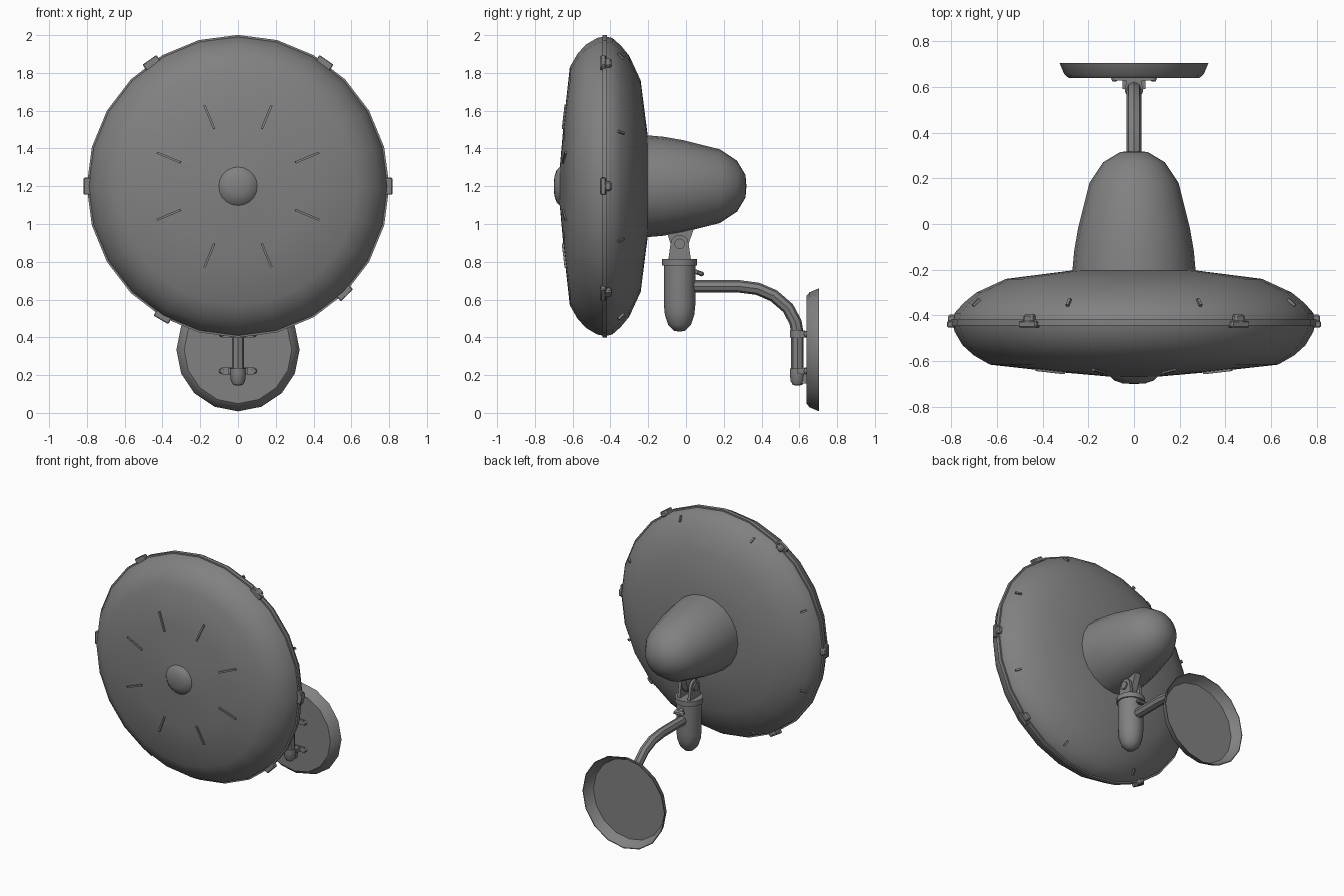
import bpy, bmesh, math
from mathutils import Matrix, Vector

if "Cube" in bpy.data.objects:
    bpy.data.objects.remove(bpy.data.objects["Cube"])

grey = bpy.data.materials.new("metal grey")
grey.diffuse_color = (0.22, 0.22, 0.22, 1)
grey.use_nodes = True
grey.node_tree.nodes["Principled BSDF"].inputs["Base Color"].default_value = grey.diffuse_color
HUB = Vector((0, 0, 1.2))


def finish(name, bm, angle=40):
    bmesh.ops.recalc_face_normals(bm, faces=bm.faces)
    mesh = bpy.data.meshes.new(name)
    bm.to_mesh(mesh)
    bm.free()
    mesh.materials.append(grey)
    ob = bpy.data.objects.new(name, mesh)
    bpy.context.collection.objects.link(ob)
    bpy.context.view_layer.objects.active = ob
    ob.select_set(True)
    bpy.ops.object.shade_smooth_by_angle(angle=math.radians(angle))
    ob.select_set(False)
    return ob


def lathe(name, profile, centre, axis="Y", sides=24, angle=40, closed=False):
    """Revolve (radius, position along axis) points."""
    bm = bmesh.new()
    vs = []
    for r, t in profile:
        vs.append(bm.verts.new((r, t, 0) if axis == "Y" else (r, 0, t)))
    edges = [bm.edges.new(p) for p in zip(vs, vs[1:])]
    if closed:
        edges.append(bm.edges.new((vs[-1], vs[0])))
    bmesh.ops.spin(bm, geom=vs + edges, cent=(0, 0, 0), steps=sides, angle=math.tau,
                   axis=(0, 1, 0) if axis == "Y" else (0, 0, 1))
    bmesh.ops.remove_doubles(bm, verts=bm.verts, dist=0.0002)
    bmesh.ops.translate(bm, verts=bm.verts, vec=centre)
    return finish(name, bm, angle)


def box(name, size, matrix, bevel=0):
    bm = bmesh.new()
    bmesh.ops.create_cube(bm, size=1, matrix=Matrix.Diagonal((*size, 1)))
    if bevel:
        bmesh.ops.bevel(bm, geom=bm.edges[:], offset=bevel, segments=1, affect="EDGES")
    bmesh.ops.transform(bm, matrix=matrix, verts=bm.verts)
    return finish(name, bm)


def plate(name, outline, x, thick):
    """Extrude a (y, z) outline sideways."""
    bm = bmesh.new()
    f = bm.faces.new([bm.verts.new((x - thick / 2, y, z)) for y, z in outline])
    ext = bmesh.ops.extrude_face_region(bm, geom=[f])["geom"]
    bmesh.ops.translate(bm, vec=(thick, 0, 0),
                        verts=[v for v in ext if isinstance(v, bmesh.types.BMVert)])
    return finish(name, bm)


def around(deg, r, y, tilt=0):
    """Frame on the drum: local x points outward, y along the axle."""
    return (Matrix.Translation(HUB) @ Matrix.Rotation(-math.radians(deg), 4, "Y")
            @ Matrix.Translation((r, y, 0)) @ Matrix.Rotation(tilt, 4, "Z"))


# Round drum: front and back shells with a rim band
lathe("front_shell", [(0, -0.672), (0.1, -0.668), (0.36, -0.645), (0.63, -0.615),
                      (0.70, -0.575), (0.75, -0.53), (0.785, -0.47), (0.793, -0.432)], HUB)
lathe("back_shell", [(0.793, -0.428), (0.785, -0.39), (0.745, -0.345), (0.69, -0.30),
                     (0.56, -0.24), (0.27, -0.203), (0, -0.203)], HUB)
lathe("rim_band", [(0.77, -0.443), (0.801, -0.443), (0.801, -0.417), (0.77, -0.417)],
      HUB, closed=True)
lathe("hub_cap", [(0, -0.70), (0.05, -0.697), (0.085, -0.685), (0.105, -0.665)], HUB, sides=20)
lathe("motor_housing", [(0.27, -0.21), (0.262, -0.12), (0.245, -0.02), (0.195, 0.18),
                        (0.135, 0.27), (0.06, 0.315), (0, 0.32)], HUB, sides=20)

# Thin ribs on both shells
for i in range(8):
    a = 22.5 + 45 * i
    box("front_rib", (0.135, 0.012, 0.012), around(a, 0.397, -0.644, math.radians(6)))
    box("back_rib", (0.042, 0.012, 0.012), around(a, 0.747, -0.343, math.radians(-42)))

# Rim clips
for a in (0, 55, 125, 180, 240, 315):
    box("rim_clip", (0.04, 0.028, 0.09), around(a, 0.797, -0.438), 0.004)
    box("rim_clip_tab", (0.035, 0.04, 0.05), around(a, 0.796, -0.415), 0.008)

# Tilt hinge
Y0 = -0.034
arc = [(Y0 + 0.048 * math.cos(math.radians(t)), 0.895 + 0.048 * math.sin(math.radians(t)))
       for t in range(0, 181, 30)]
for s in (-1, 1):
    plate("lower_lug", [(Y0 + 0.06, 0.81)] + arc + [(Y0 - 0.06, 0.81)], s * 0.04, 0.02)
low = [(y, 1.79 - z) for y, z in arc]
plate("upper_lug", [(0.045, 0.985)] + low + [(-0.11, 0.985)], 0, 0.045)
bm = bmesh.new()
bmesh.ops.create_cone(bm, cap_ends=True, segments=12, radius1=0.028, radius2=0.028, depth=0.12,
                      matrix=Matrix.Translation((0, Y0, 0.895)) @ Matrix.Rotation(math.pi / 2, 4, "Y"))
finish("hinge_pin", bm)

# Swivel post with collar and wing screw
lathe("swivel_post", [(0, 0.43), (0.03, 0.435), (0.06, 0.465), (0.078, 0.52), (0.083, 0.57),
                      (0.083, 0.79), (0, 0.79)], (0, Y0, 0), "Z", 16)
lathe("swivel_collar", [(0, 0.78), (0.092, 0.78), (0.092, 0.815), (0, 0.815)],
      (0, Y0, 0), "Z", 16)
lean = Matrix.Translation((0, 0.055, 0.746)) @ Matrix.Rotation(math.radians(-20), 4, "X")
box("screw_shaft", (0.024, 0.08, 0.024), lean, 0.006)
box("screw_wing", (0.075, 0.035, 0.02), lean @ Matrix.Translation((0, 0.025, 0)), 0.006)

# Bent tube arm
curve = bpy.data.curves.new("arm_path", "CURVE")
curve.dimensions = "3D"
curve.bevel_depth = 0.033
curve.bevel_resolution = 2
curve.use_fill_caps = True
path = [(0.0, 0.67), (0.28, 0.67), (0.38, 0.657), (0.465, 0.62), (0.54, 0.555),
        (0.58, 0.48), (0.59, 0.42), (0.59, 0.19)]
spline = curve.splines.new("POLY")
spline.points.add(len(path) - 1)
for p, (y, z) in zip(spline.points, path):
    p.co = (0, y, z, 1)
tmp = bpy.data.objects.new("arm_path", curve)
bpy.context.collection.objects.link(tmp)
bpy.context.view_layer.update()
bm = bmesh.new()
bm.from_mesh(tmp.to_mesh())
bpy.data.objects.remove(tmp)
finish("bent_arm", bm)

# Wall plate: an open dish
lathe("wall_plate", [(0, 0.638), (0.285, 0.638), (0.305, 0.655), (0.326, 0.705),
                     (0.321, 0.705), (0.30, 0.659), (0.283, 0.643), (0, 0.643)],
      (0, 0, 0.334), sides=16, angle=35)

# Arm holders on the plate
lathe("upper_holder", [(0, 0.40), (0.04, 0.40), (0.04, 0.435), (0, 0.435)],
      (0, 0.59, 0), "Z", 14)
box("upper_holder_foot", (0.17, 0.012, 0.035), Matrix.Translation((0, 0.633, 0.417)))
box("upper_holder_bridge", (0.07, 0.05, 0.035), Matrix.Translation((0, 0.615, 0.417)))
lathe("lower_socket", [(0, 0.145), (0.025, 0.147), (0.038, 0.17), (0.041, 0.21), (0.041, 0.235),
                       (0, 0.235)], (0, 0.59, 0), "Z", 14)
box("socket_back", (0.10, 0.05, 0.03), Matrix.Translation((0, 0.615, 0.222)))
box("socket_web", (0.05, 0.05, 0.06), Matrix.Translation((0, 0.615, 0.185)))
box("socket_foot", (0.17, 0.012, 0.035), Matrix.Translation((0, 0.633, 0.222)))
for x in (-0.085, 0.085):
    for z in (0.222, 0.417):
        lathe("holder_bolt", [(0, 0.622), (0.011, 0.625), (0.016, 0.64)], (x, 0, z), sides=10)
